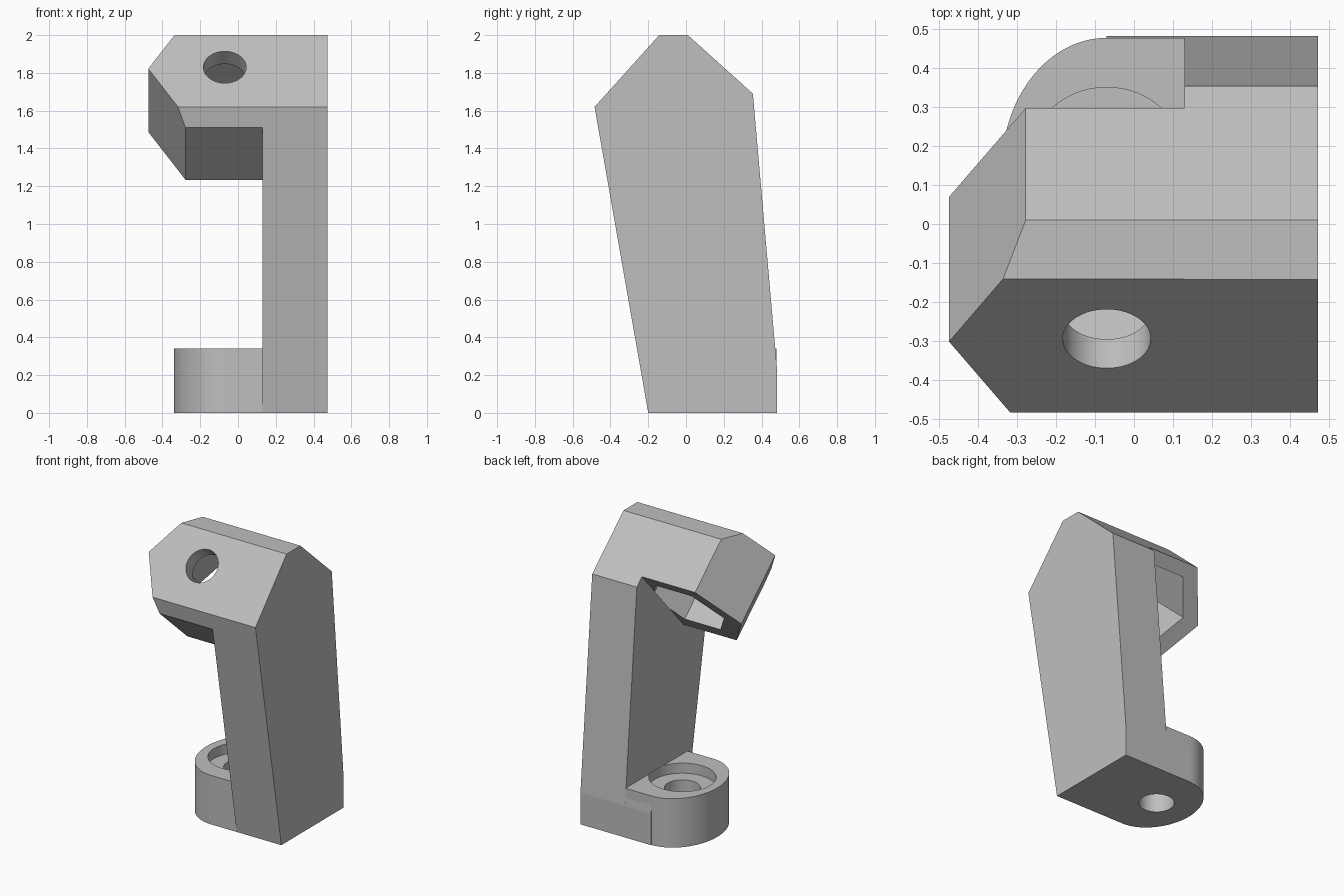
import bpy, bmesh
from math import sin, cos, pi, radians
from mathutils import Vector

cube = bpy.data.objects.get("Cube")
if cube:
    bpy.data.objects.remove(cube)

# Single plastic material
grey = bpy.data.materials.new("mid_grey")
grey.use_nodes = True
colour = (0.52, 0.52, 0.52, 1)
grey.diffuse_color = colour
grey.node_tree.nodes["Principled BSDF"].inputs["Base Color"].default_value = colour

# Tilted frame of the head: bore runs down and back, up_dir lies in its front face
TILT = radians(42)
BORE = Vector((0, cos(TILT), -sin(TILT)))
UP_DIR = Vector((0, sin(TILT), cos(TILT)))
HEAD_ORIGIN = Vector((0, -0.302, 1.822))
INNER = 0.13        # inner face of the column
AXIS_X = -0.07      # shared x of all bores


def along_x(a, b, t):
    return Vector((t, a, b))


def along_z(a, b, t):
    return Vector((a, b, t))


def along_bore(a, b, t):
    return HEAD_ORIGIN + Vector((a, 0, 0)) + UP_DIR * b + BORE * t


def prism(name, outline, place, start, end, clips=()):
    """Extrude an outline in the given frame, trimmed by (point, normal) planes."""
    bm = bmesh.new()
    rings = [[bm.verts.new(place(a, b, t)) for a, b in outline] for t in (start, end)]
    count = len(outline)
    for ring in rings:
        bm.faces.new(ring)
    for i in range(count):
        j = (i + 1) % count
        bm.faces.new((rings[0][i], rings[0][j], rings[1][j], rings[1][i]))
    for point, normal in clips:
        cut = bmesh.ops.bisect_plane(bm, geom=bm.verts[:] + bm.edges[:] + bm.faces[:],
                                     plane_co=point, plane_no=normal, clear_outer=True)
        rim = [e for e in cut["geom_cut"] if isinstance(e, bmesh.types.BMEdge)]
        bmesh.ops.contextual_create(bm, geom=rim)
    bmesh.ops.recalc_face_normals(bm, faces=bm.faces)
    mesh = bpy.data.meshes.new(name)
    bm.to_mesh(mesh)
    bm.free()
    mesh.materials.append(grey)
    obj = bpy.data.objects.new(name, mesh)
    bpy.context.collection.objects.link(obj)
    return obj


def arc(cx, cy, rx, ry, first=0.0, last=2 * pi, steps=64, closed=True):
    n = steps if closed else steps - 1
    return [(cx + rx * cos(first + (last - first) * i / n),
             cy + ry * sin(first + (last - first) * i / n)) for i in range(steps)]


def carve(obj, cutters):
    """Subtract the cutters and bake the result."""
    for cutter in cutters:
        mod = obj.modifiers.new("cut", 'BOOLEAN')
        mod.operation, mod.solver, mod.object = 'DIFFERENCE', 'EXACT', cutter
    bpy.context.view_layer.update()
    graph = bpy.context.evaluated_depsgraph_get()
    baked = bpy.data.meshes.new_from_object(obj.evaluated_get(graph))
    obj.modifiers.clear()
    obj.data = baked


# Column: slanted side profile
column = prism("column", [(-0.2, 0), (0.483, 0), (0.483, 0.22), (0.354, 1.69),
                          (0.01, 2), (-0.142, 2), (-0.484, 1.62)],
               along_x, INNER, 0.473)

# Head: tilted half-hexagon block, trimmed flush with the column top and front
head = prism("head", [(-0.475, 0), (-0.278, 0.341), (INNER, 0.341),
                      (INNER, -0.341), (-0.278, -0.341)],
             along_bore, 0, 0.5,
             clips=[(Vector((0, 0, 2)), Vector((0, 0, 1))),
                    (Vector((0, -0.2, 0)), Vector((0, -1.62, -0.284)))])

# Foot: rounded lug and the block joining it to the column
foot_profile = arc(AXIS_X, 0.139, 0.27, 0.339, pi / 2, 1.5 * pi, 49, False)
foot = prism("foot", foot_profile + [(INNER, -0.2), (INNER, 0.478)], along_z, 0, 0.34)
strip = prism("foot_back_strip", [(0.47, 0), (0.483, 0), (0.483, 0.22), (0.472, 0.34), (0.47, 0.34)],
              along_x, AXIS_X, INNER)

# Cutters: hexagonal nut pocket, bolt bores and counterbore
pocket = prism("nut_pocket_cutter", arc(AXIS_X, 0.011, 0.275, 0.275, steps=6),
               along_bore, 0.1, 0.501)
head_bore = prism("head_bore_cutter", arc(AXIS_X, 0.011, 0.113, 0.113), along_bore, -0.1, 0.2)
foot_bore = prism("foot_bore_cutter", arc(AXIS_X, 0.139, 0.113, 0.113), along_z, -0.1, 0.5)
counterbore = prism("counterbore_cutter", arc(AXIS_X, 0.139, 0.212, 0.212), along_z, 0.27, 0.341)
cutters = [pocket, head_bore, foot_bore, counterbore]

carve(head, [pocket, head_bore])
carve(column, [pocket, counterbore])
carve(foot, [counterbore, foot_bore])
for cutter in cutters:
    bpy.data.objects.remove(cutter)

# Smooth the round walls, keep the edges crisp
bpy.ops.object.select_all(action='DESELECT')
for part in (head, foot):
    part.select_set(True)
bpy.context.view_layer.objects.active = foot
bpy.ops.object.shade_smooth_by_angle(angle=radians(25))
